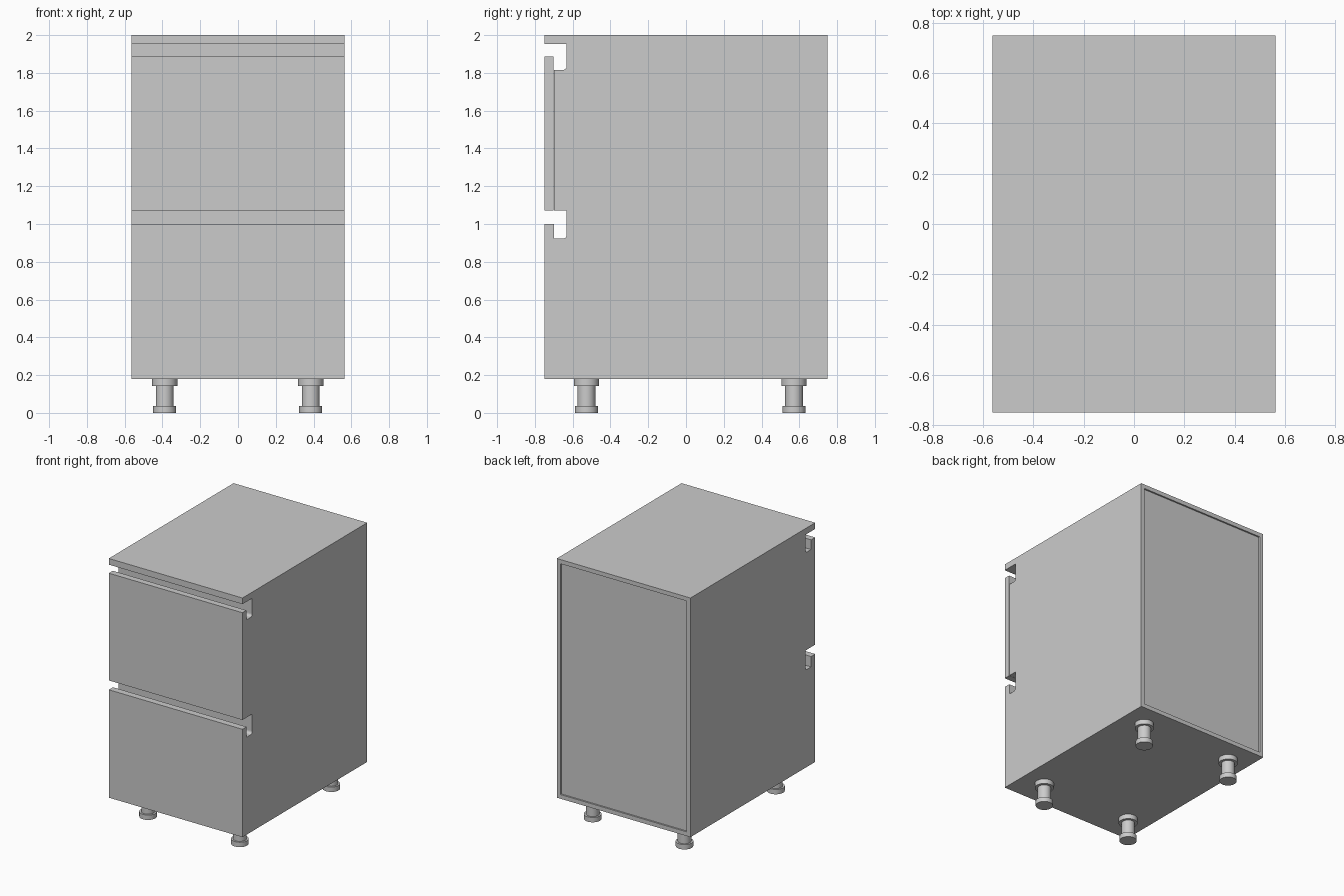
import bpy, bmesh, math

if "Cube" in bpy.data.objects:
    bpy.data.objects.remove(bpy.data.objects["Cube"])

W = 0.5625          # half width
FRONT, BACK = -0.75, 0.75
FACE = -0.70        # plane behind the drawer fronts
DEEP = -0.632       # back of the finger channels
BASE, TOP = 0.18, 2.0


def finish(bm, name):
    bmesh.ops.recalc_face_normals(bm, faces=bm.faces)
    mesh = bpy.data.meshes.new(name)
    bm.to_mesh(mesh)
    bm.free()
    obj = bpy.data.objects.new(name, mesh)
    bpy.context.collection.objects.link(obj)
    return obj


def extrude_profile(bm, points):
    """Extrude a (y, z) outline across the full cabinet width."""
    face = bm.faces.new([bm.verts.new((-W, y, z)) for y, z in points])
    ext = bmesh.ops.extrude_face_region(bm, geom=[face])
    verts = [v for v in ext["geom"] if isinstance(v, bmesh.types.BMVert)]
    bmesh.ops.translate(bm, verts=verts, vec=(2 * W, 0, 0))
    bmesh.ops.recalc_face_normals(bm, faces=bm.faces)


def channel(bottom, top, front_y, r=0.02, steps=5):
    """Finger channel outline, listed upwards, with a rounded lower back corner."""
    pts = [(FACE, bottom)]
    for i in range(steps + 1):
        a = math.radians(90 * i / steps)
        pts.append((DEEP - r + r * math.sin(a), bottom + r - r * math.cos(a)))
    return pts + [(DEEP, top), (front_y, top)]


# Carcass: side silhouette with both channels and the overhanging top
outline = [(BACK, BASE), (FACE, BASE)]
outline += channel(0.922, 1.072, FACE)
outline += channel(1.815, 1.953, FRONT)
outline += [(FRONT, TOP), (BACK, TOP)]
bm = bmesh.new()
extrude_profile(bm, outline)

# Recessed back panel
back = [f for f in bm.faces if f.normal.y > 0.99 and f.calc_center_median().y > 0.7]
bmesh.ops.inset_region(bm, faces=back, thickness=0.045)
ext = bmesh.ops.extrude_face_region(bm, geom=back)
bmesh.ops.translate(bm, vec=(0, -0.012, 0),
                    verts=[v for v in ext["geom"] if isinstance(v, bmesh.types.BMVert)])
bmesh.ops.delete(bm, geom=[f for f in back if f.is_valid], context='FACES_ONLY')
finish(bm, "carcass")

# Drawer fronts
for name, z0, z1, gap in (("lower_drawer_front", BASE, 1.001, 0.0),
                          ("upper_drawer_front", 1.072, 1.888, 0.002)):
    bm = bmesh.new()
    y1 = FACE - gap
    extrude_profile(bm, [(FRONT, z0), (y1, z0), (y1, z1), (FRONT, z1)])
    finish(bm, name)


# Feet: turned profile (radius, height)
FOOT = [(0, 0), (0.061, 0), (0.061, 0.037), (0.047, 0.037),
        (0.047, 0.143), (0.067, 0.143), (0.067, BASE), (0, BASE)]


def make_foot(name, x, y):
    bm = bmesh.new()
    verts = [bm.verts.new((r, 0, z)) for r, z in FOOT]
    edges = [bm.edges.new(p) for p in zip(verts, verts[1:])]
    bmesh.ops.spin(bm, geom=verts + edges, cent=(0, 0, 0), axis=(0, 0, 1),
                   angle=math.tau, steps=32)
    bmesh.ops.remove_doubles(bm, verts=bm.verts, dist=1e-5)
    obj = finish(bm, name)
    obj.location = (x, y, 0)
    bpy.ops.object.select_all(action='DESELECT')
    obj.select_set(True)
    bpy.context.view_layer.objects.active = obj
    bpy.ops.object.shade_smooth_by_angle(angle=math.radians(30))


for side, x in (("left", -0.388), ("right", 0.385)):
    for end, y in (("front", -0.527), ("back", 0.572)):
        make_foot(f"{end}_{side}_foot", x, y)
